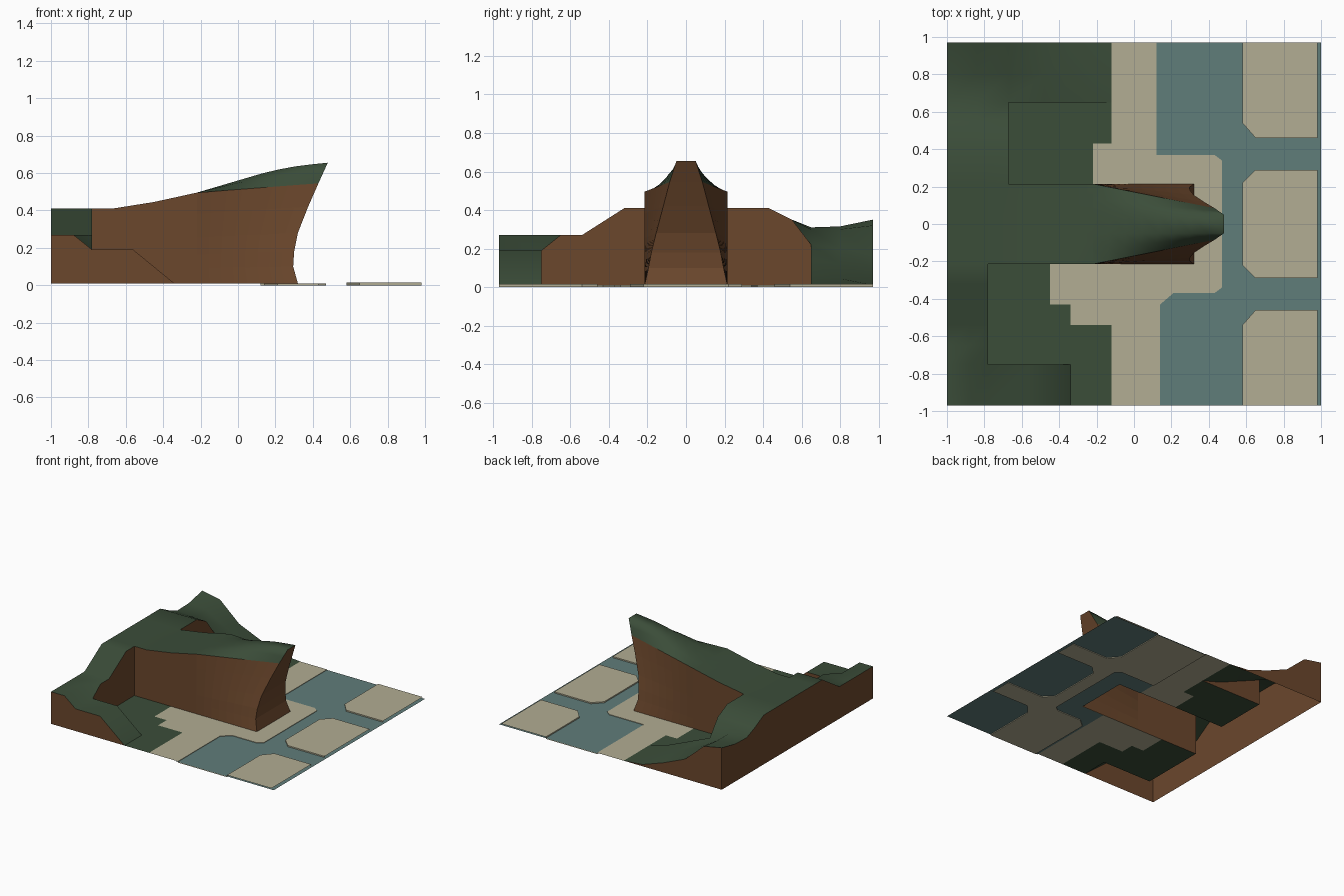
import bpy, bmesh, math

if "Cube" in bpy.data.objects:
    bpy.data.objects.remove(bpy.data.objects["Cube"])


def material(name, srgb):
    m = bpy.data.materials.new(name)
    m.diffuse_color = [((c / 255 + 0.055) / 1.055) ** 2.4 for c in srgb] + [1]
    m.use_nodes = True
    m.node_tree.nodes["Principled BSDF"].inputs["Base Color"].default_value = m.diffuse_color
    return m


GRASS = material("dark green grass", (59, 77, 57))
ROCK = material("brown rock", (107, 71, 44))
SAND = material("beige paving", (178, 173, 147))
STREET = material("teal street", (96, 125, 122))
BASE = 0.01


def build(name, mat, faces, smooth=False, up=False):
    """Mesh object from a list of faces, each a list of points."""
    bm = bmesh.new()
    for f in faces:
        bm.faces.new([bm.verts.new(p) for p in f])
    bmesh.ops.remove_doubles(bm, verts=bm.verts, dist=0.0005)
    bm.normal_update()
    if up:
        for f in bm.faces:
            if f.normal.z < 0:
                f.normal_flip()
    me = bpy.data.meshes.new(name)
    bm.to_mesh(me)
    bm.free()
    me.materials.append(mat)
    ob = bpy.data.objects.new(name, me)
    bpy.context.collection.objects.link(ob)
    if smooth:
        bpy.context.view_layer.objects.active = ob
        ob.select_set(True)
        bpy.ops.object.shade_smooth_by_angle(angle=math.radians(75))
        ob.select_set(False)


def grid(rows, flip=False):
    """Quads between successive rows of points."""
    out = []
    for r, s in zip(rows, rows[1:]):
        for i in range(len(r) - 1):
            q = [r[i], r[i + 1], s[i + 1], s[i]]
            out.append(q[::-1] if flip else q)
    return out


def wall(pts, bottom=BASE):
    """Cliff dropped from a polyline to the ground; outside is on the right."""
    return grid([[(x, y, bottom) for x, y, z in pts], pts])


def lerp(a, b, t):
    return tuple(p + (q - p) * t for p, q in zip(a, b))


def interp(table, x):
    for (x0, z0), (x1, z1) in zip(table, table[1:]):
        if x <= x1:
            return z0 + (z1 - z0) * (x - x0) / (x1 - x0)
    return table[-1][1]


def patch(xs, table):
    """Rows of points; table gives y and the heights at each x."""
    return [[(x, y, z) for x, z in zip(xs, zs)] for y, *zs in table]


# Upland: south shoulder, north shoulder and the two side spurs
south = patch((-1, -.88, -.78), [
    (-.97, .27, .27, .19), (-.75, .27, .27, .19), (-.65, .27, .27, .27),
    (-.54, .27, .27, .27), (-.32, .41, .41, .41), (-.215, .41, .41, .41)])
north = patch((-1, -.84, -.67), [
    (.215, .41, .41, .41), (.43, .41, .41, .41), (.55, .35, .35, .35),
    (.65, .31, .30, .22), (.80, .315, .30, .20), (.97, .35, .32, .17)])
south_spur = patch((-.78, -.56, -.34), [(-.97, .19, .19, BASE), (-.75, .19, .19, BASE)])
north_spur = patch((-.67, -.48, -.29, -.12), [
    (.65, .22, .14, .06, BASE), (.80, .20, .12, .045, BASE), (.97, .17, .09, .025, BASE)])

# Ridge running out onto the headland
RIDGE = [(-1, .41), (-.67, .41), (-.45, .445), (-.22, .495), (0, .56),
         (.17, .61), (.33, .64), (.48, .655)]
neck = [[(x, y, interp(RIDGE, x)) for x in (-1, -.78, -.67, -.56, -.45, -.33, -.22)]
        for y in (-.215, -.05, .05, .215)]

# Headland prow: corner profile from the foot to the grass line
PROW = [(.32, .215, .01), (.295, .195, .1), (.30, .18, .18), (.32, .155, .28),
        (.375, .118, .42), (.43, .085, .545)]
N = 8
side = []
for x, y, z in PROW:
    back = (-.22, .215, BASE + (z - BASE) * .907)
    side.append([lerp(back, (x, y, z), i / N) for i in range(N + 1)])
mirror = lambda rows: [[(x, -y, z) for x, y, z in r] for r in rows]

# Domed grass cap of the headland
cap = []
for i, edge in enumerate(side[-1]):
    t = i / N
    x = -.22 + .70 * t
    top = (x, .05, interp(RIDGE, x))
    mid = lerp(edge, top, .5)
    mid = (mid[0], mid[1], mid[2] + .012 * math.sin(math.pi * t))
    half = [edge, mid, top]
    cap.append(half + [(a, -b, c) for a, b, c in half[::-1]])

build("grass_upland", GRASS,
      grid(south) + grid(north) + grid(south_spur) + grid(north_spur) + grid(neck) + grid(cap),
      smooth=True, up=True)

# Cliffs around the upland
west = [r[0] for r in south] + [r[0] for r in north]
build("outer_cliffs", ROCK,
      wall(south[0] + south_spur[0][1:]) + wall(west[::-1])
      + wall((north[-1] + north_spur[-1][1:])[::-1]))
build("inner_cliffs", ROCK,
      wall([r[-1] for r in south[1:]]) + wall(south_spur[-1][::-1])
      + wall([r[-1] for r in north[:4]]) + wall(north_spur[0]))
build("headland_cliffs", ROCK,
      wall(neck[0][1:]) + wall(neck[-1][2:][::-1])
      + grid(side, flip=True) + grid(mirror(side)))
front = PROW + [(.48, .05, .655)]
build("headland_prow", ROCK, grid([[(x, -y, z), (x, y, z)] for x, y, z in front]))


def plate(name, mat, z, outlines):
    build(name, mat, [[(x, y, z) for x, y in o] for o in outlines], up=True)


def box(x0, x1, y0, y1):
    return [(x0, y0), (x1, y0), (x1, y1), (x0, y1)]


# Low grass at the foot of the cliffs
plate("low_grass", GRASS, BASE, [
    box(-.67, -.22, .215, .43), box(-.67, -.12, .43, .65),
    box(-.78, -.45, -.43, -.215), box(-.78, -.34, -.54, -.43),
    box(-.78, -.12, -.75, -.54), box(-.34, -.12, -.97, -.75)])

# Paving round the headland
plate("paving", SAND, BASE, [
    box(-.12, .12, .43, .97), box(-.22, .12, .215, .43),
    [(.12, .215), (.47, .215), (.47, .34), (.43, .37), (.12, .37)],
    box(.32, .47, -.215, .215),
    [(-.45, -.215), (-.45, -.43), (.14, -.43), (.21, -.37), (.43, -.37), (.47, -.34), (.47, -.215)],
    box(-.34, .14, -.54, -.43), box(-.12, .14, -.97, -.54)])

# City blocks with chamfered street corners
flip_y = lambda o: [(x, -y) for x, y in o]
corner = [(.58, .97), (.58, .54), (.65, .46), (.98, .46), (.98, .97)]
middle = [(.98, .29), (.65, .29), (.58, .22), (.58, -.22), (.65, -.29), (.98, -.29)]
plate("city_blocks", SAND, .016, [corner, middle, flip_y(corner)])

# Kerbs down to the street bed, only along the streets
paving_edge = [(.14, -.97), (.14, -.43), (.21, -.37), (.43, -.37), (.47, -.34),
               (.47, .34), (.43, .37), (.12, .37), (.12, .97)]
kerbs = wall([(x, y, BASE) for x, y in paving_edge], 0)
for o in (corner[:4], middle, flip_y(corner[:4])):
    kerbs += wall([(x, y, .016) for x, y in o], 0)
build("kerbs", SAND, kerbs)

# Teal street sheet, running on beneath the blocks and the paving edge
plate("streets", STREET, .006, [
    box(.12, 1, .215, .97), box(.12, 1, -.97, -.215), box(.32, 1, -.215, .215)])

# Beige bed under the open streets, one half each side of the centre line
inner = [(.98, .46), (.98, .29), (.65, .29), (.58, .22), (.58, 0), (.47, 0), (.47, .34), (.43, .37)]
bed_n = inner + [(.12, .37), (.12, .97)] + corner[:3]
bed_s = flip_y(inner) + [(.21, -.37), (.14, -.43), (.14, -.97)] + flip_y(corner[:3])
plate("street_bed", SAND, 0, [bed_n, bed_s])
